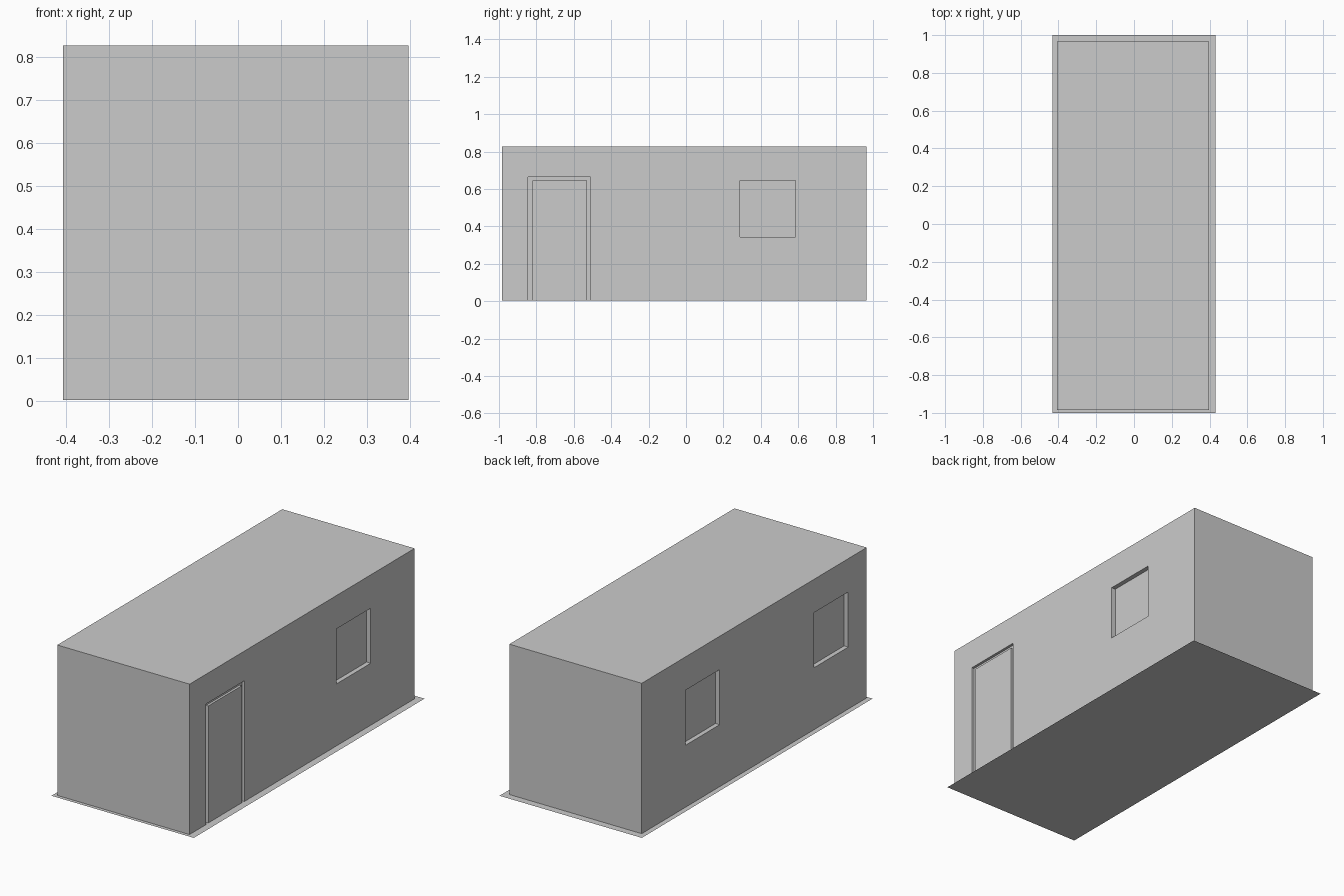
import bpy, bmesh

if "Cube" in bpy.data.objects:
    bpy.data.objects.remove(bpy.data.objects["Cube"])

X0, X1, Y0, Y1, H = -0.407, 0.396, -0.985, 0.965, 0.828


def box(name, x0, x1, y0, y1, z0, z1):
    bm = bmesh.new()
    bmesh.ops.create_cube(bm, size=1)
    for v in bm.verts:
        v.co = (x1 if v.co.x > 0 else x0,
                y1 if v.co.y > 0 else y0,
                z1 if v.co.z > 0 else z0)
    me = bpy.data.meshes.new(name)
    bm.to_mesh(me)
    bm.free()
    ob = bpy.data.objects.new(name, me)
    bpy.context.collection.objects.link(ob)
    return ob


# Cabin shell
cabin = box("cabin_walls", X0, X1, Y0, Y1, 0.003, H)


def recess(name, side, y0, y1, z0, z1, depth):
    x = X1 if side > 0 else X0
    xs = sorted((x - side * depth, x + side * 0.1))
    cutter = box(name + "_cutter", *xs, y0, y1, z0, z1)
    cutter.hide_render = True
    cutter.hide_set(True)
    m = cabin.modifiers.new(name, 'BOOLEAN')
    m.operation = 'DIFFERENCE'
    m.solver = 'EXACT'
    m.object = cutter


# Window recesses: one on the right, two on the left
for name, side, y in (("right_window", 1, 0.29),
                      ("left_rear_window", -1, 0.29),
                      ("left_front_window", -1, -0.825)):
    recess(name, side, y, y + 0.295, 0.343, 0.645, 0.025)

# Door recess with a raised leaf
recess("doorway", 1, -0.845, -0.51, -0.1, 0.665, 0.015)
box("door_leaf", X1 - 0.02, X1 - 0.002, -0.82, -0.53, 0.003, 0.645)

# Flat floor sheet
bpy.ops.mesh.primitive_plane_add(size=1)
floor = bpy.context.object
floor.name = "floor_sheet"
floor.scale = (0.864, 2, 1)
